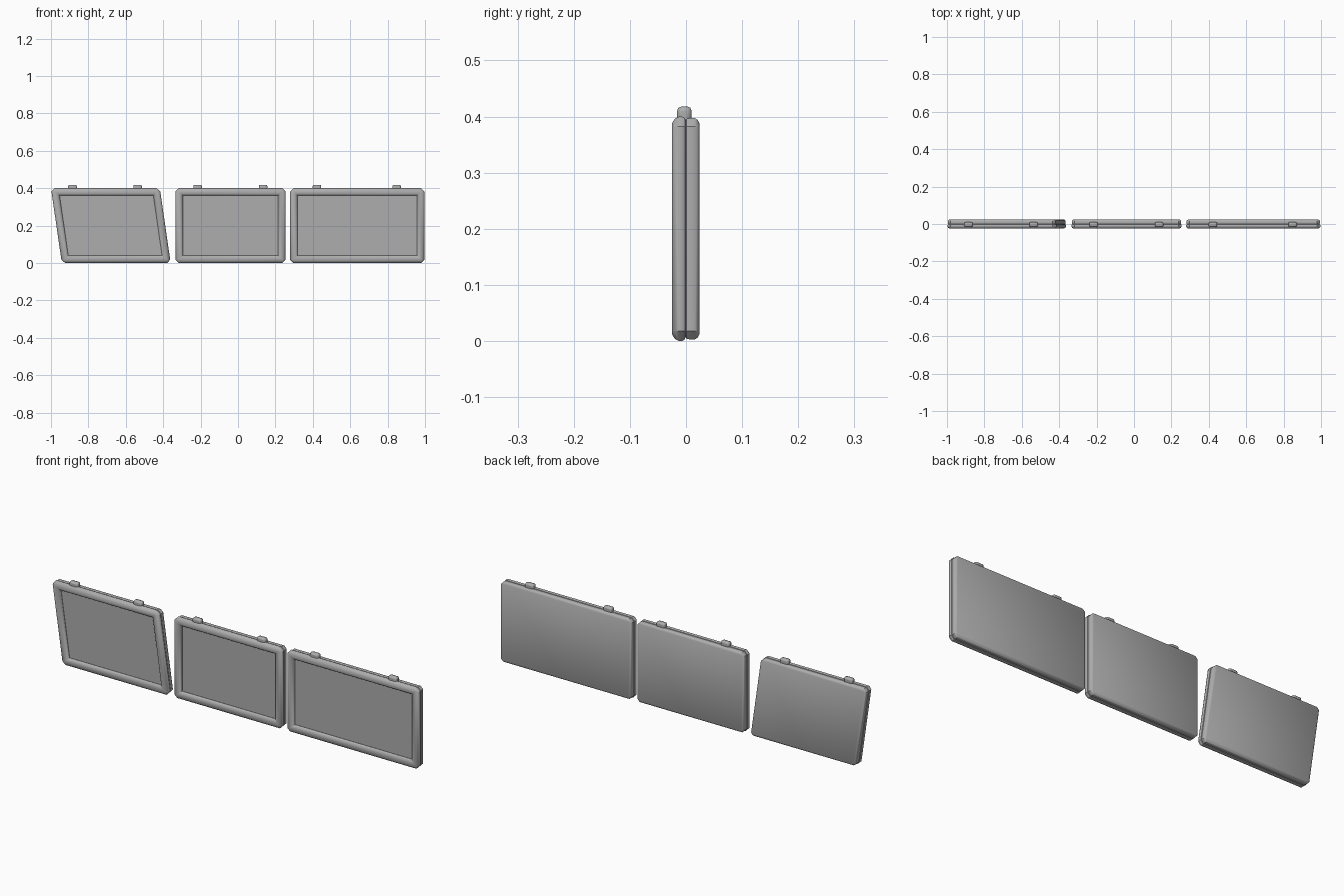
import bpy
from mathutils import Vector

cube = bpy.data.objects.get("Cube")
if cube:
    bpy.data.objects.remove(cube, do_unlink=True)

HEIGHT = 0.4


def material(name, value):
    m = bpy.data.materials.new(name)
    m.use_nodes = True
    colour = (value, value, value, 1)
    m.diffuse_color = colour
    m.node_tree.nodes["Principled BSDF"].inputs["Base Color"].default_value = colour
    return m


grey = material("plain grey", 0.42)


def make(name, verts, faces, smooth=True):
    mesh = bpy.data.meshes.new(name)
    mesh.from_pydata(verts, [], faces)
    mesh.materials.append(grey)
    obj = bpy.data.objects.new(name, mesh)
    bpy.context.collection.objects.link(obj)
    if smooth:
        bpy.ops.object.select_all(action='DESELECT')
        obj.select_set(True)
        bpy.context.view_layer.objects.active = obj
        bpy.ops.object.shade_smooth_by_angle(angle=0.6)
    return obj


def outline(left, right, lean, t, y):
    """Panel outline inset by t, with its corners cut; lean shifts the top."""
    s = t * (1 + (lean / HEIGHT) ** 2) ** 0.5

    def at(z, edge, sign):
        return Vector((edge + lean * z / HEIGHT + sign * s, y, z))
    quad = [at(t, left, 1), at(t, right, -1),
            at(HEIGHT - t, right, -1), at(HEIGHT - t, left, 1)]
    cut = max(0.018 - t, 0.001)
    ring = []
    for i, p in enumerate(quad):
        ring.append(p + (quad[i - 1] - p).normalized() * cut)
        ring.append(p + (quad[(i + 1) % 4] - p).normalized() * cut)
    return ring


def loft(name, shape, profile, closed):
    """Sweep an (inset, depth) profile round the panel outline."""
    rings = [outline(*shape, t, y) for t, y in profile]
    n, count = len(rings[0]), len(rings)
    verts = [p for r in rings for p in r]
    faces = []
    for k in range(count if closed else count - 1):
        a, b = k * n, (k + 1) % count * n
        faces += [(a + i, a + (i + 1) % n, b + (i + 1) % n, b + i) for i in range(n)]
    if not closed:
        faces += [tuple(reversed(range(n))), tuple(range((count - 1) * n, count * n))]
    obj = make(name, verts, faces)
    # Consistent outward faces
    bpy.ops.object.mode_set(mode='EDIT')
    bpy.ops.mesh.select_all(action='SELECT')
    bpy.ops.mesh.normals_make_consistent(inside=False)
    bpy.ops.object.mode_set(mode='OBJECT')
    return obj


def peg(name, x):
    """Small faceted hanging peg on the top edge."""
    bpy.ops.mesh.primitive_cube_add(size=1, location=(x, -0.003, 0.403))
    obj = bpy.context.object
    obj.name = name
    obj.scale = (0.046, 0.026, 0.03)
    bpy.ops.object.transform_apply(location=False, rotation=False, scale=True)
    bevel = obj.modifiers.new("bevel", 'BEVEL')
    bevel.width = 0.008
    bevel.segments = 2
    obj.data.materials.append(grey)
    bpy.ops.object.shade_smooth_by_angle(angle=0.6)


FRAME = [(0, -0.013), (0.004, -0.020), (0.012, -0.025), (0.028, -0.025),
         (0.036, -0.020), (0.040, -0.012), (0.036, -0.002), (0.012, 0.001),
         (0.003, -0.002), (0, -0.007)]
BACK = [(0.012, -0.003), (0.004, 0.001), (0.003, 0.006), (0.003, 0.016),
        (0.006, 0.021), (0.012, 0.024)]
GLASS = [(0.036, -0.010), (0.036, -0.002)]

# name, left and right at the base, lean of the top, peg positions
PANELS = [("slanted", -0.942, -0.36, -0.058, (-0.885, -0.537)),
          ("middle", -0.335, 0.255, 0, (-0.216, 0.134)),
          ("wide", 0.278, 0.997, 0, (0.422, 0.848))]

for name, left, right, lean, pegs in PANELS:
    shape = (left, right, lean)
    loft(name + "_frame", shape, FRAME, True)
    loft(name + "_back_panel", shape, BACK, False)
    loft(name + "_glass", shape, GLASS, False)
    for side, x in zip(("right", "left"), pegs):
        peg(name + "_peg_" + side, x)
